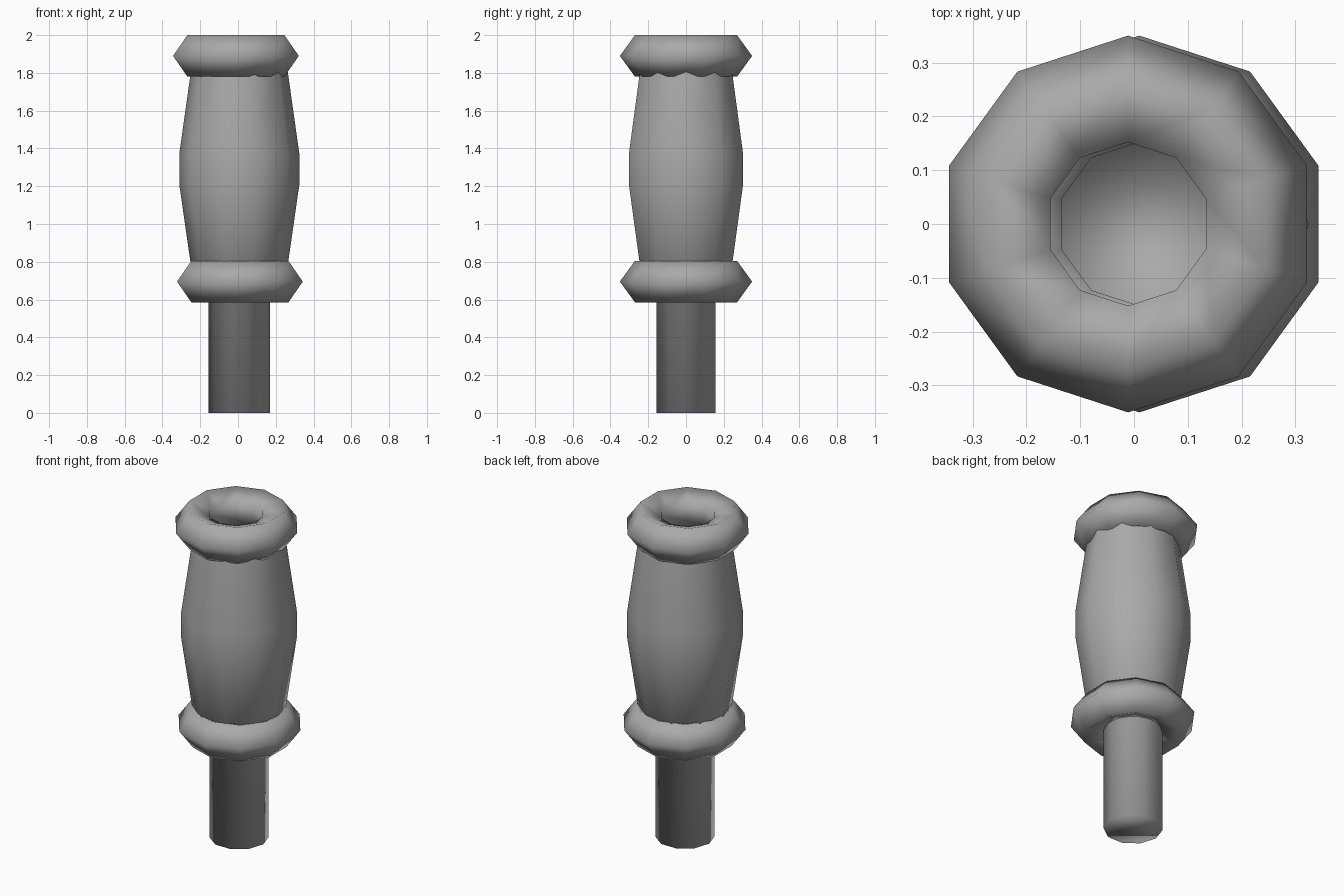
import bpy
import math

cube = bpy.data.objects.get("Cube")
if cube:
    bpy.data.objects.remove(cube, do_unlink=True)

SIDES = 10

grey = bpy.data.materials.new("plain grey")
grey.use_nodes = True
colour = (0.4, 0.4, 0.4, 1)
grey.diffuse_color = colour
grey.node_tree.nodes["Principled BSDF"].inputs["Base Color"].default_value = colour


def lathe(name, profile, centre_x, centre_z, start_angle, closed, cap_bottom=False):
    """Spin an upward (radius, z) profile into a smooth ten-sided solid."""
    verts = []
    for r, z in profile:
        for i in range(SIDES):
            a = start_angle + math.tau * i / SIDES
            verts.append((r * math.cos(a), r * math.sin(a), z))
    rows = len(profile)
    faces = []
    for row in range(rows if closed else rows - 1):
        low, high = row * SIDES, (row + 1) % rows * SIDES
        for i in range(SIDES):
            j = (i + 1) % SIDES
            faces.append((low + i, low + j, high + j, high + i))
    if cap_bottom:
        faces.append(tuple(reversed(range(SIDES))))
    mesh = bpy.data.meshes.new(name)
    mesh.from_pydata(verts, [], faces)
    mesh.materials.append(grey)
    for p in mesh.polygons:
        p.use_smooth = True
    obj = bpy.data.objects.new(name, mesh)
    obj.location = (centre_x, 0, centre_z)
    bpy.context.collection.objects.link(obj)
    return obj


# Rod and hollow grip in one shell: closed at the foot, open at the top
grip = [(0.163, 0), (0.163, 0.66), (0.246, 0.71), (0.318, 1.21),
        (0.318, 1.37), (0.249, 1.86)]
lathe("grip_and_rod", grip, 0.007, 0, 0, closed=False, cap_bottom=True)

# Five-sided rings at both ends of the grip, turned half a side
ring = [(0.152, -0.068), (0.27, -0.11), (0.35, 0), (0.27, 0.11), (0.152, 0.068)]
for name, x, z in (("lower_ring", 0.01, 0.695), ("upper_ring", -0.011, 1.89)):
    lathe(name, ring, x, z, math.pi / SIDES, closed=True)
